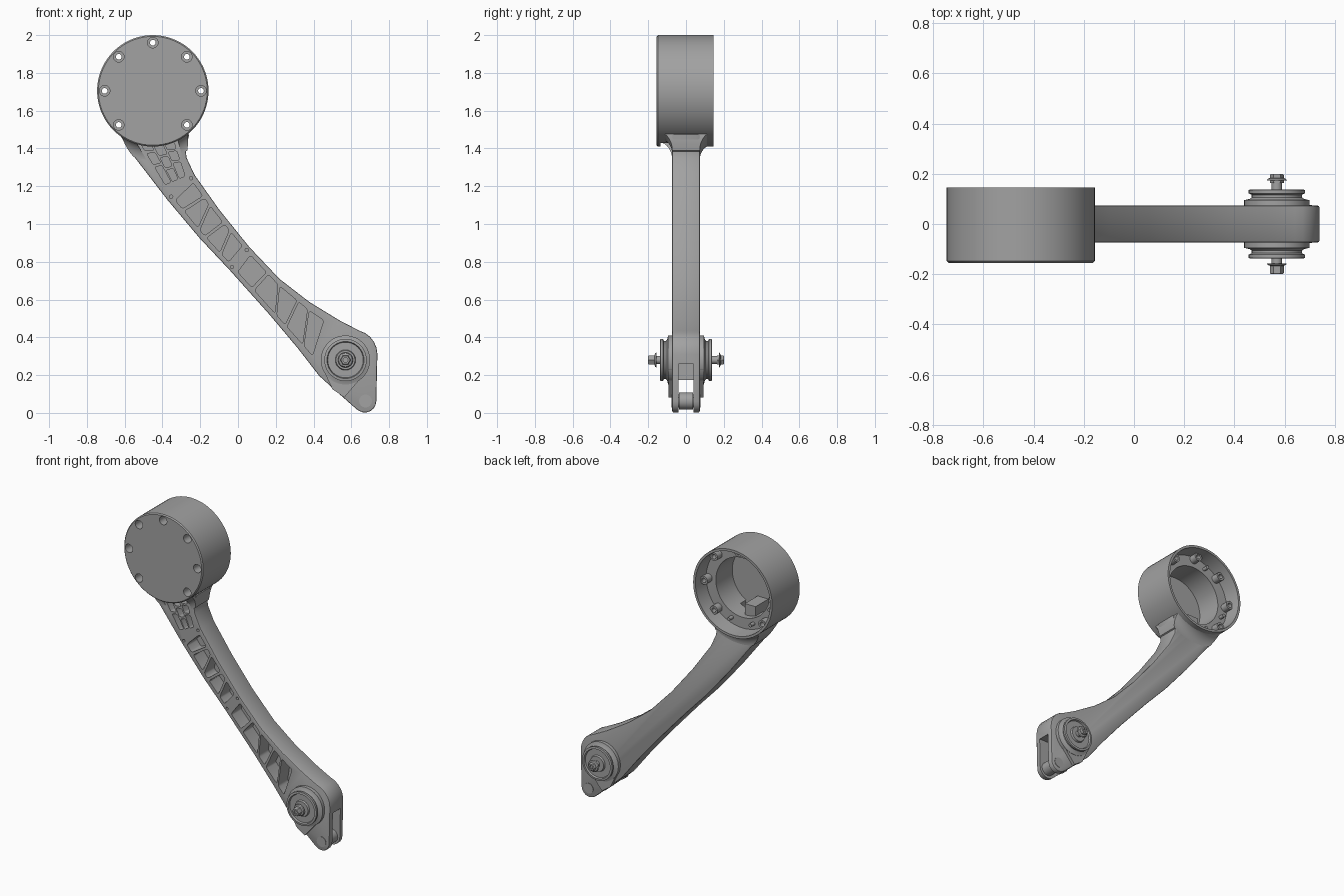
import bpy, bmesh, math
from mathutils import Vector

cube = bpy.data.objects.get("Cube")
if cube:
    bpy.data.objects.remove(cube, do_unlink=True)

grey = bpy.data.materials.new("machined grey")
grey.use_nodes = True
GREY = (0.36, 0.36, 0.36, 1)
grey.diffuse_color = GREY
grey.node_tree.nodes["Principled BSDF"].inputs["Base Color"].default_value = GREY

DRUM = (-0.451, 1.705)
PIVOT = (0.569, 0.28)
HALF = 0.073


def finish(name, bm):
    bmesh.ops.recalc_face_normals(bm, faces=bm.faces)
    mesh = bpy.data.meshes.new(name)
    bm.to_mesh(mesh)
    bm.free()
    mesh.materials.append(grey)
    ob = bpy.data.objects.new(name, mesh)
    bpy.context.collection.objects.link(ob)
    return ob


def prism(name, pts, y0, y1, corner=0.0):
    """Extrude an x-z outline along y, optionally rounding its corners."""
    bm = bmesh.new()
    face = bm.faces.new([bm.verts.new((x, y0, z)) for x, z in pts])
    ext = bmesh.ops.extrude_face_region(bm, geom=[face])
    bmesh.ops.translate(bm, vec=(0, y1 - y0, 0),
                        verts=[v for v in ext["geom"] if isinstance(v, bmesh.types.BMVert)])
    if corner:
        sides = [e for e in bm.edges if abs(e.verts[0].co.y - e.verts[1].co.y) > 1e-4]
        bmesh.ops.bevel(bm, geom=sides, offset=corner, segments=3, profile=0.5, affect="EDGES")
    return finish(name, bm)


def lathe(name, centre, profile, steps=48):
    """Spin (radius, y) points about an axis along y."""
    bm = bmesh.new()
    x, z = centre
    vs = [bm.verts.new((x + r, y, z)) for r, y in profile]
    edges = [bm.edges.new(p) for p in zip(vs, vs[1:])]
    bmesh.ops.spin(bm, geom=vs + edges, cent=(x, 0, z), axis=(0, 1, 0),
                   angle=math.tau, steps=steps, use_duplicate=False)
    bmesh.ops.remove_doubles(bm, verts=bm.verts, dist=1e-5)
    return finish(name, bm)


def rod(name, centre, r, y0, y1, steps=32):
    return lathe(name, centre, [(0, y0), (r, y0), (r, y1), (0, y1)], steps)


def apply_mod(ob, kind, **settings):
    mod = ob.modifiers.new(kind.lower(), kind)
    for key, value in settings.items():
        setattr(mod, key, value)
    bpy.context.view_layer.objects.active = ob
    bpy.ops.object.modifier_apply(modifier=mod.name)


def cut(targets, cutters):
    """Subtract a set of separate cutters in one go, then delete them."""
    bm = bmesh.new()
    for c in cutters:
        bm.from_mesh(c.data)
        bpy.data.objects.remove(c, do_unlink=True)
    tool = finish("cutter", bm)
    tool.hide_render = True
    for t in targets:
        apply_mod(t, "BOOLEAN", object=tool, operation="DIFFERENCE", solver="EXACT")
    bpy.data.objects.remove(tool, do_unlink=True)


def polar(deg, r, centre=DRUM):
    a = math.radians(deg)
    return (centre[0] + r * math.cos(a), centre[1] + r * math.sin(a))


# Drum: open at the back, with a shelf and a deep inner cup
drum = lathe("drum_housing", DRUM, [
    (0, -0.155), (0.288, -0.155), (0.295, -0.148), (0.295, 0.146), (0.279, 0.146),
    (0.272, 0.04), (0.2, 0.04), (0.2, -0.135), (0, -0.135)], 72)
screw_spots = [polar(45 * k, 0.255) for k in range(8) if k != 6]
bosses = [rod("screw_boss", p, 0.028, 0.03, 0.09, 24) for p in screw_spots]
pegs = [rod("locating_peg", polar(d, 0.235), 0.012, 0.03, 0.075, 12) for d in (112, 200, 250, 290)]
cut([drum] + bosses, [lathe("bore", p, [
    (0, -0.2), (0.028, -0.2), (0.028, -0.09), (0.015, -0.09), (0.015, 0.2), (0, 0.2)], 24)
    for p in screw_spots])
cx, cz = DRUM
cut([drum], [prism("window", [(cx - 0.1, 1.36), (cx + 0.1, 1.36), (cx + 0.1, 1.53),
                              (cx - 0.1, 1.53)], -0.135, -0.074)])
prism("inner_block", [(-0.52, 1.5), (-0.44, 1.5), (-0.44, 1.58), (-0.52, 1.58)], -0.14, 0.0)

# Arm: matched points down its two edges, then the rounded foot
left = [(-0.622, 1.466), (-0.548, 1.354), (-0.373, 1.127), (-0.204, 0.926),
        (-0.045, 0.757), (0.167, 0.52), (0.315, 0.344), (0.43, 0.196)]
right = [(-0.257, 1.476), (-0.278, 1.40), (-0.23, 1.26), (-0.098, 1.074),
         (0.06, 0.878), (0.22, 0.709), (0.378, 0.587), (0.537, 0.49)]
foot = [(0.5, 0.132), (0.627, 0.02)]
foot += [polar(d, 0.06, (0.672, 0.062)) for d in range(240, 361, 20)]
foot += [polar(d, 0.13, (0.608, 0.31)) for d in range(0, 76, 15)]
mouth = [polar(d, 0.285) for d in range(306, 235, -10)]
side = [(-0.272, 1.35)]
outline = left + foot + right[:1:-1] + side + right[1::-1] + mouth
arm = prism("arm", outline, -HALF, HALF)
apply_mod(arm, "BEVEL", width=0.008, segments=2, limit_method="ANGLE", angle_limit=math.radians(60))

# Neck: fillet spreading from the arm to the full width of the drum
bm = bmesh.new()
ROWS, COLS = 10, 14
for sign in (-1, 1):
    grid = []
    for i in range(ROWS + 1):
        s = i / ROWS
        h = HALF + 0.072 * (1 - math.sqrt(1 - (1 - s) ** 2))
        a0, a1 = 234 + 20 * s, 310 - 10 * s
        ring = [polar(a0 + (a1 - a0) * j / COLS, 0.285 + 0.08 * s) for j in range(COLS + 1)]
        grid.append([bm.verts.new((x, sign * h, z)) for x, z in ring])
    for a, b in zip(grid, grid[1:]):
        for j in range(COLS):
            bm.faces.new((a[j], a[j + 1], b[j + 1], b[j]))
bmesh.ops.bridge_loops(bm, edges=[e for e in bm.edges if e.is_boundary])
neck = finish("neck_fillet", bm)


def on_arm(t, u):
    i = min(int(t), len(left) - 2)
    f = t - i
    a = Vector(left[i]).lerp(Vector(left[i + 1]), f)
    b = Vector(right[i]).lerp(Vector(right[i + 1]), f)
    return a.lerp(b, u)


# Flat front panel between the flares
panel = [(-0.55, 1.45), (-0.32, 1.45), (-0.265, 1.25), (-0.4, 1.2)]
cut([neck], [prism("panel", panel, -0.2, -HALF)])

# Ribbed pockets along the front, with leaning ribs
pockets = []
for start, end, count in ((2.08, 3.9, 5), (4.1, 6.6, 5)):
    step = (end - start) / count
    for k in range(count):
        t0, t1 = start + k * step + 0.035, start + (k + 1) * step - 0.035
        lean0 = 0.07 * (-1) ** k if k else 0
        lean1 = -0.07 * (-1) ** k if k < count - 1 else 0
        quad = [on_arm(t0 + lean0, 0.16), on_arm(t0 - lean0, 0.84),
                on_arm(t1 - lean1, 0.84), on_arm(t1 + lean1, 0.16)]
        pockets.append(prism("pocket", quad, -0.2, 0.03, 0.012))

# Small staggered pockets below the drum
tl, tr, br, bl = (Vector(p) for p in ((-0.53, 1.44), (-0.335, 1.44), (-0.275, 1.25), (-0.385, 1.2)))
for c in range(3):
    shift = 0.12 if c == 1 else 0.0
    cuts = [0, 0.25 + shift, 0.55 + shift, 1.0]
    for v0, v1 in zip(cuts, cuts[1:]):
        corners = ((c + 0.1, v0 + 0.03), (c + 0.9, v0 + 0.03), (c + 0.9, v1 - 0.03), (c + 0.1, v1 - 0.03))
        quad = [tl.lerp(tr, u / 3).lerp(bl.lerp(br, u / 3), v) for u, v in corners]
        pockets.append(prism("pocket", quad, -0.2, -0.01, 0.008))
pockets += [rod("screw_hole", on_arm(t, u), 0.009, -0.2, 0.0, 12) for t in (2, 4) for u in (0.13, 0.87)]
cut([arm, neck], pockets)

# Forked foot with its cross pin
cut([arm], [prism("slot", [(0.35, 0.175), (0.63, 0.175), (0.63, 0.26), (0.8, 0.26),
                           (0.8, -0.1), (0.35, -0.1)], -0.04, 0.04)])
PIN = (0.675, 0.063)
rod("cross_pin", PIN, 0.034, -HALF - 0.003, HALF + 0.003)
rod("pin_sleeve", PIN, 0.045, -0.036, 0.036)

# Pivot bushing, strap and bolt, mirrored front to back
for sign, label in ((-1, "front"), (1, "back")):
    def turned(name, profile, steps=48):
        return lathe(label + name, PIVOT, [(r, sign * y) for r, y in profile], steps)
    turned("_bushing", [(0, 0.06), (0.13, 0.06), (0.13, 0.095), (0.108, 0.1), (0.1, 0.106),
                        (0.1, 0.116), (0.112, 0.122), (0.112, 0.136), (0.098, 0.138),
                        (0.094, 0.126), (0.054, 0.126), (0.05, 0.138), (0, 0.138)])
    prism(label + "_strap", [(0.46, 0.21), (0.5, 0.125), (0.563, 0.082), (0.69, 0.23), PIVOT],
          sign * 0.06, sign * 0.093)
    turned("_bolt_shank", [(0, 0.1), (0.021, 0.1), (0.021, 0.17), (0, 0.17)], 24)
    w = 0.157 if sign < 0 else 0.174
    turned("_bolt_washer", [(0, w), (0.04, w), (0.036, w + 0.006), (0.026, w + 0.01), (0, w + 0.01)], 32)
    turned("_bolt_head", [(0, 0.164), (0.028, 0.164), (0.028, 0.195), (0.024, 0.2), (0.013, 0.2),
                          (0.013, 0.19), (0, 0.19)], 6)

# Smooth the round surfaces while keeping edges sharp
bpy.ops.object.select_all(action="DESELECT")
for ob in bpy.context.scene.objects:
    if ob.type == "MESH" and ob.data.materials and ob.data.materials[0] == grey:
        ob.select_set(True)
        bpy.context.view_layer.objects.active = ob
bpy.ops.object.shade_smooth_by_angle(angle=math.radians(32))
